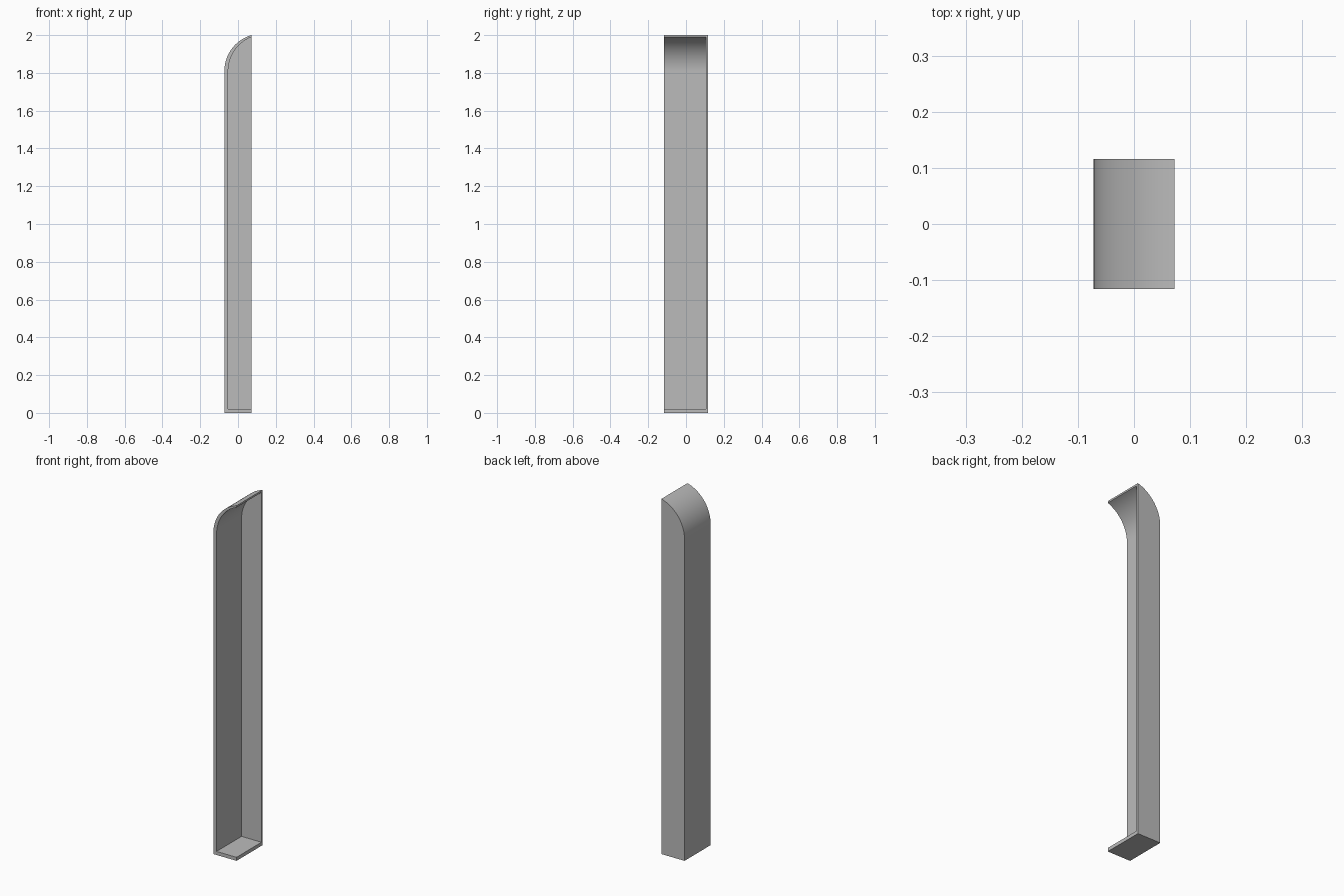
import bpy
import bmesh
from math import atan2, cos, sin

cube = bpy.data.objects.get("Cube")
if cube:
    bpy.data.objects.remove(cube, do_unlink=True)

HALF_X, HALF_Y, HEIGHT = 0.072, 0.116, 2.0
SIDE, BACK, TIP = 0.02, 0.01, 0.01   # wall thicknesses
SPRING, STEPS = 1.81, 24             # start height and segments of the curved top


def profile(left, bottom, top):
    """Floor, upright side and arc that leaves the side tangentially."""
    width, rise = HALF_X - left, top - SPRING
    radius = (width ** 2 + rise ** 2) / (2 * width)
    end = atan2(rise, radius - width)
    points = [(HALF_X, bottom), (left, bottom)]
    for i in range(STEPS + 1):
        a = end * i / STEPS
        points.append((left + radius * (1 - cos(a)), SPRING + radius * sin(a)))
    return points


bm = bmesh.new()


def ring(points, y):
    return [bm.verts.new((x, y, z)) for x, z in points]


def band(a, b):
    for i in range(len(a) - 1):
        bm.faces.new((a[i], a[i + 1], b[i + 1], b[i]))


outer = profile(-HALF_X, 0, HEIGHT)
inner = profile(-HALF_X + SIDE, SIDE, HEIGHT - TIP)
outer_front, outer_back = ring(outer, -HALF_Y), ring(outer, HALF_Y)
inner_front, inner_back = ring(inner, -HALF_Y), ring(inner, HALF_Y - BACK)

# Outer skin, front rim and inner skin
band(outer_front, outer_back)
band(outer_front, inner_front)
band(inner_front, inner_back)

# Back panel, both sides
bm.faces.new(outer_back)
bm.faces.new(inner_back)

# Rim around the open side
for i, j in ((0, 0), (-1, -1)):
    bm.faces.new((outer_front[i], outer_back[i], inner_back[j], inner_front[j]))
bm.faces.new((outer_back[0], outer_back[-1], inner_back[-1], inner_back[0]))
bmesh.ops.recalc_face_normals(bm, faces=bm.faces[:])

mesh = bpy.data.meshes.new("curved_top_shell")
bm.to_mesh(mesh)
bm.free()
shell = bpy.data.objects.new("curved_top_shell", mesh)
bpy.context.collection.objects.link(shell)

# Plain grey
grey = bpy.data.materials.new("plain_grey")
grey.use_nodes = True
color = (0.5, 0.5, 0.5, 1)
grey.diffuse_color = color
grey.node_tree.nodes["Principled BSDF"].inputs["Base Color"].default_value = color
mesh.materials.append(grey)

bpy.ops.object.select_all(action='DESELECT')
shell.select_set(True)
bpy.context.view_layer.objects.active = shell
bpy.ops.object.shade_smooth_by_angle()
